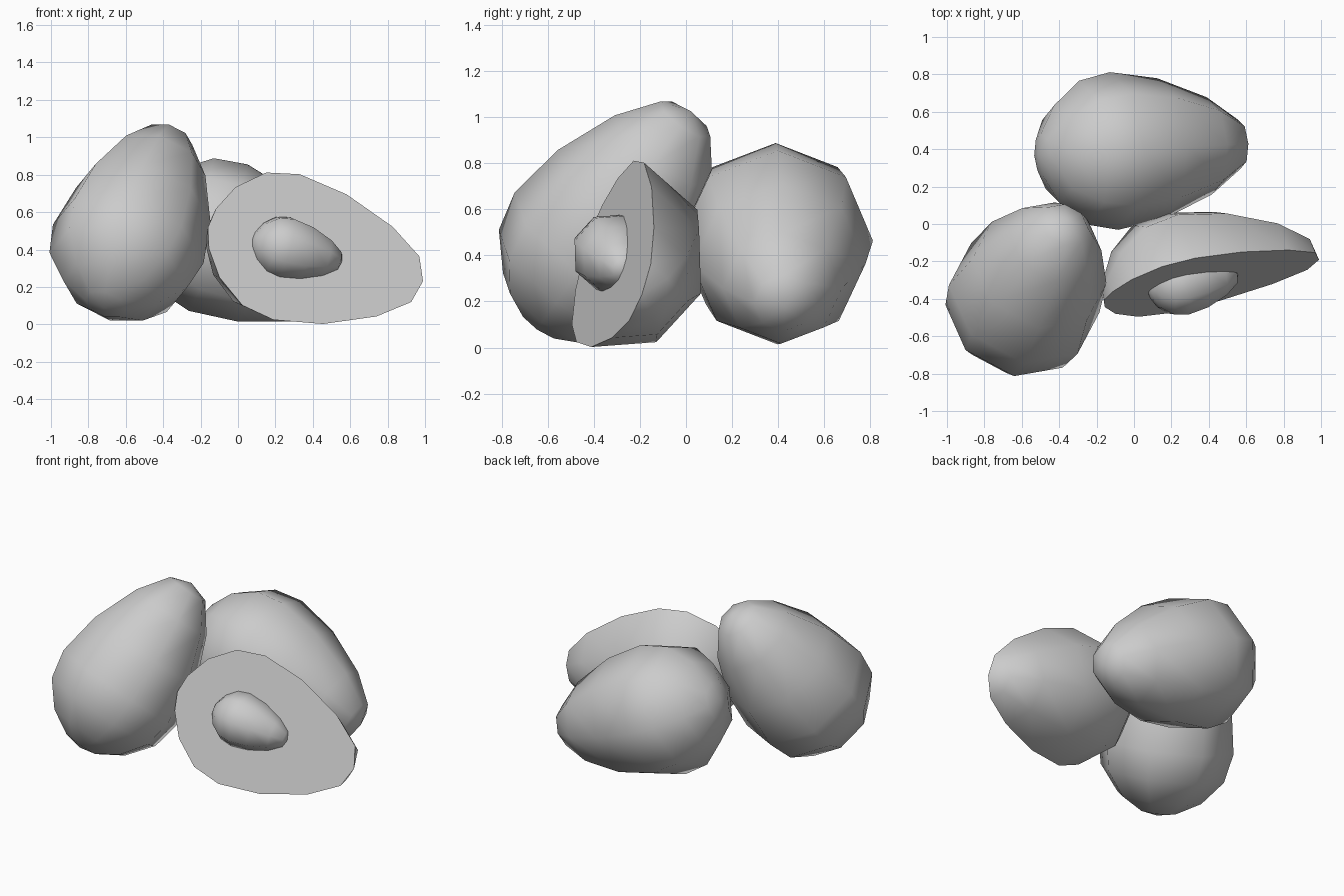
import bpy, bmesh, math
from mathutils import Vector

if "Cube" in bpy.data.objects:
    bpy.data.objects.remove(bpy.data.objects["Cube"])

# Pear-shaped profile: (distance along axis, radius), blunt end to narrow end
PROFILE = [(-0.53, 0), (-0.505, 0.115), (-0.42, 0.262), (-0.27, 0.385), (-0.09, 0.422),
           (0.18, 0.376), (0.46, 0.26), (0.632, 0.132), (0.675, 0)]
SIDES = 8


def fruit(name, origin, axis, ref, scale=1.0, half=False):
    """Lathe the profile round an axis; ref points at the first side corner."""
    origin, axis, ref = Vector(origin), Vector(axis).normalized(), Vector(ref)
    u = (ref - axis * ref.dot(axis)).normalized()
    w = axis.cross(u)
    columns = SIDES // 2 + 1 if half else SIDES
    bm = bmesh.new()
    rings = []
    for s, r in PROFILE:
        ring = []
        for i in range(columns if r else 1):
            a = math.pi + 2 * math.pi * i / SIDES
            p = axis * s + (u * math.cos(a) + w * math.sin(a)) * r
            ring.append(bm.verts.new(origin + p * scale))
        rings.append(ring)
    for lo, hi in zip(rings, rings[1:]):
        for i in range(columns - 1 if half else columns):
            j = (i + 1) % columns
            corners = [lo[i % len(lo)], lo[j % len(lo)], hi[j % len(hi)], hi[i % len(hi)]]
            if len(lo) == 1:
                corners = [lo[0], hi[j], hi[i]]
            elif len(hi) == 1:
                corners = [lo[i], lo[j], hi[0]]
            bm.faces.new(corners)
    if half:  # flat cut face
        bm.faces.new([r[0] for r in rings] + [r[-1] for r in rings[-2:0:-1]])
    bmesh.ops.recalc_face_normals(bm, faces=bm.faces)
    mesh = bpy.data.meshes.new(name)
    bm.to_mesh(mesh)
    bm.free()
    obj = bpy.data.objects.new(name, mesh)
    bpy.context.collection.objects.link(obj)
    bpy.ops.object.select_all(action='DESELECT')
    obj.select_set(True)
    bpy.context.view_layer.objects.active = obj
    bpy.ops.object.shade_smooth_by_angle(angle=math.radians(60))
    return obj


# Two whole fruits: one leaning upright, one lying behind
fruit("leaning_fruit", (-0.56, -0.35, 0.50), (0.30, 0.55, 0.78), (1, 0, 0))
fruit("lying_fruit", (-0.023, 0.395, 0.43), (0.927, 0.05, -0.375), (0, 0, 1))

# Halved fruit facing front, with its stone set in the cut
CUT_AXIS, CUT_UP = (0.952, 0.18, -0.238), (0.164, 0.348, 0.921)
cut = fruit("half_fruit", (0.345, -0.313, 0.392), CUT_AXIS, CUT_UP, half=True)
fruit("stone", (0.285, -0.314, 0.40), CUT_AXIS, CUT_UP, scale=0.42)
